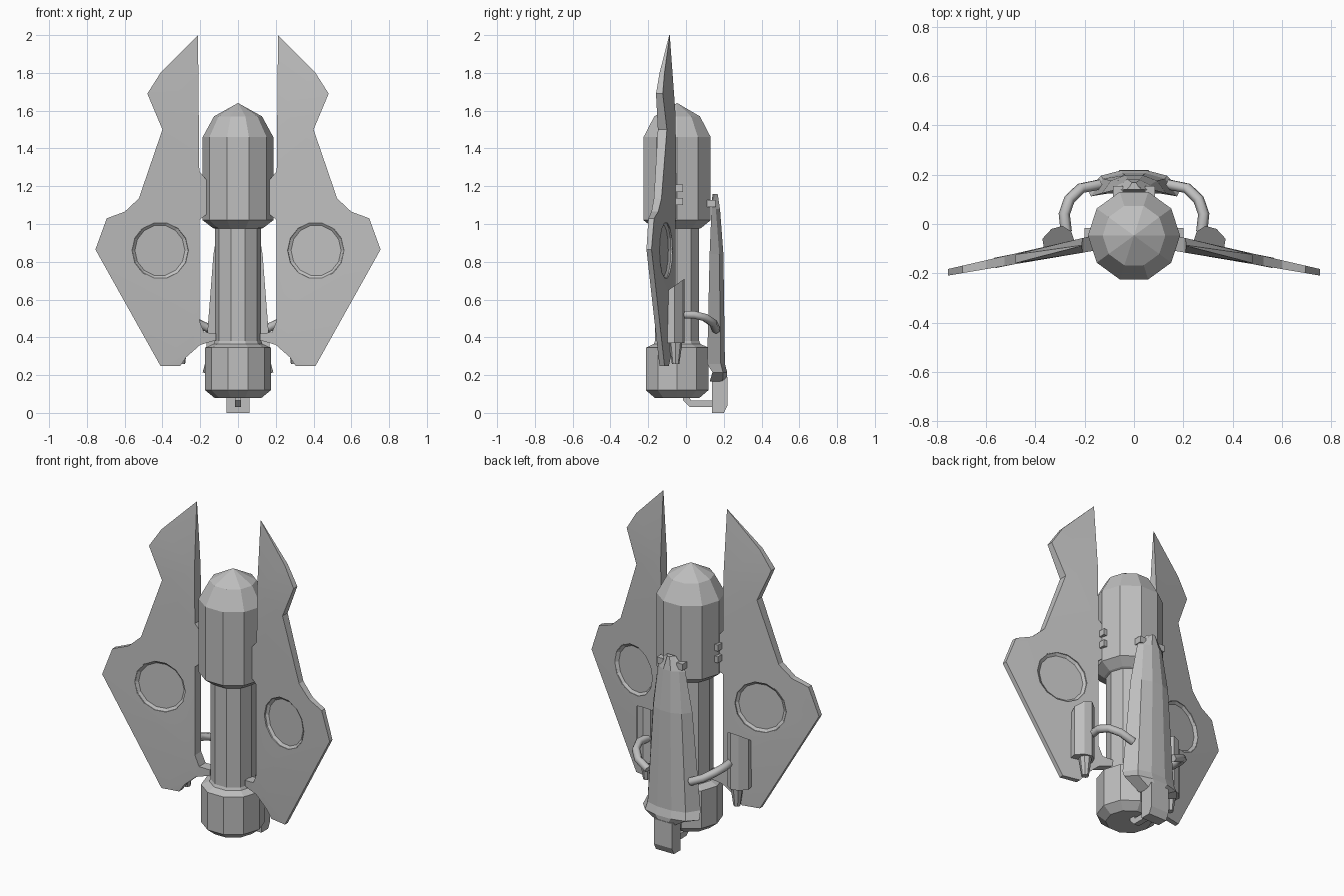
import bpy, bmesh, math
from mathutils import Matrix, Vector

if "Cube" in bpy.data.objects:
    bpy.data.objects.remove(bpy.data.objects["Cube"], do_unlink=True)

GREY = (0.52, 0.52, 0.52, 1)
metal = bpy.data.materials.new("plain grey")
metal.use_nodes = True
metal.diffuse_color = GREY
metal.node_tree.nodes["Principled BSDF"].inputs["Base Color"].default_value = GREY


def loft(name, rings, matrix=None):
    """Join equal-length rings of points and cap both ends."""
    bm = bmesh.new()
    rows = [[bm.verts.new(p) for p in ring] for ring in rings]
    n = len(rows[0])
    for a, b in zip(rows, rows[1:]):
        for i in range(n):
            j = (i + 1) % n
            bm.faces.new((a[i], a[j], b[j], b[i]))
    bm.faces.new(rows[0])
    bm.faces.new(rows[-1])
    bmesh.ops.remove_doubles(bm, verts=bm.verts, dist=0.0001)
    bmesh.ops.recalc_face_normals(bm, faces=bm.faces)
    bmesh.ops.triangulate(bm, faces=[f for f in bm.faces if len(f.verts) > 4])
    if matrix:
        bm.transform(matrix)
    mesh = bpy.data.meshes.new(name)
    bm.to_mesh(mesh)
    bm.free()
    mesh.materials.append(metal)
    obj = bpy.data.objects.new(name, mesh)
    bpy.context.collection.objects.link(obj)
    return obj


def lathe(name, profile, sides, matrix):
    """Turn (radius, height) pairs about z."""
    turn = [2 * math.pi * i / sides for i in range(sides)]
    return loft(name, [[(r * math.cos(a), r * math.sin(a), z) for a in turn]
                       for r, z in profile], matrix)


def box(name, x, y, z):
    return loft(name, [[(x[0], y[0], h), (x[1], y[0], h), (x[1], y[1], h), (x[0], y[1], h)]
                       for h in z])


def mirror(obj):
    obj.modifiers.new("Mirror", "MIRROR").use_mirror_merge = False


def activate(obj):
    bpy.ops.object.select_all(action="DESELECT")
    obj.select_set(True)
    bpy.context.view_layer.objects.active = obj


# Central body: base, shaft and domed head
lathe("body", [(.125, .08), (.174, .12), (.174, .345), (.13, .365), (.123, .38), (.123, .975),
               (.135, .98), (.187, 1.02), (.187, 1.46), (.127, 1.57), (.001, 1.64)],
      10, Matrix.Translation((0, -.047, 0)))

# Swept wings, thick at the root and thin at the rim
SLOPE = -.2


def wing_y(x):
    return -.085 + SLOPE * (x - .2)


def wing_half(x, z):
    taper = min(1, (2.02 - z) / .4, (z - .05) / .35)
    return (.03 - .03 * (x - .2)) * taper


outline = [(.212, 2), (.41, 1.8), (.48, 1.69), (.40, 1.5), (.525, 1.135), (.6, 1.065),
           (.695, 1.03), (.755, .865), (.41, .248), (.306, .248), (.274, .295), (.2, .36),
           (.116, .385), (.116, .42), (.18, .427), (.205, .49), (.205, 1.02), (.168, 1.05),
           (.168, 1.235), (.205, 1.28), (.208, 1.6)]
wing = loft("wings", [[(x, wing_y(x) + s * wing_half(x, z), z) for x, z in outline]
                      for s in (-1, 1)])

# Round opening in each wing with a dished panel
place = (Matrix.Translation((.415, wing_y(.415), .86))
         @ Matrix.Rotation(math.atan(SLOPE), 4, "Z") @ Matrix.Rotation(math.pi / 2, 4, "X"))
cutter = lathe("opening_cutter", [(.15, -.2), (.15, .2)], 14, place)
cutter.hide_render = True
cut = wing.modifiers.new("Opening", "BOOLEAN")
cut.operation = "DIFFERENCE"
cut.solver = "EXACT"
cut.object = cutter
activate(wing)
bpy.ops.object.modifier_apply(modifier=cut.name)
bpy.data.objects.remove(cutter, do_unlink=True)
activate(wing)
bpy.ops.object.shade_smooth_by_angle(angle=math.radians(20))
mirror(wing)
mirror(lathe("wing_panels", [(.001, .008), (.135, .008), (.153, .021), (.153, -.021),
                             (.135, -.008), (.001, -.008)], 14, place))

# Pods behind the wings: slanted tops and tapered nozzles
section = [(.24, -.075), (.255, -.03), (.29, -.008), (.335, -.02), (.372, -.06),
           (.365, -.1), (.25, -.09)]
mirror(loft("pods", [[(x, y, .37) for x, y in section],
                     [(x, y, .71 + .7 * (y + .008)) for x, y in section]]))
mirror(lathe("nozzles", [(.02, .26), (.036, .375)], 8, Matrix.Translation((.3, -.055, 0))))

# Back plate: a tapering shell with flared lower corners
rings = []
for z, w, edge, back in [(1.158, .03, .14, .168), (1.08, .09, .135, .18), (.84, .13, .125, .198),
                         (.26, .175, .112, .206), (.215, .187, .14, .218),
                         (.165, .07, .125, .216)]:
    half = [(w, edge), (.72 * w, back - .022), (.27 * w, back)]
    inner = [(.6 * w, edge + .012)]
    rings.append([(x, y, z) for x, y in half]
                 + [(-x, y, z) for x, y in reversed(half)]
                 + [(-x, y, z) for x, y in inner] + [(x, y, z) for x, y in inner])
loft("back_plate", rings)

# Tail block below the plate, with a thin arm reaching under the body
side = [(.137, 0), (.2, 0), (.22, .04), (.22, .19), (.137, .19)]
loft("tail_block", [[(x, y, z) for y, z in side] for x in (-.06, .06)])
arm = [(.15, .03), (.02, .03), (-.015, .065), (-.015, .1), (.015, .1), (.025, .065), (.15, .065)]
loft("tail_arm", [[(x, y, z) for y, z in arm] for x in (-.017, .017)])

# Hoses from the pods to the back plate
curve = bpy.data.curves.new("hoses", "CURVE")
curve.dimensions = "3D"
curve.bevel_depth = .023
curve.bevel_resolution = 1
curve.use_fill_caps = True
path = [(.275, -.03, .52), (.283, .04, .52), (.262, .1, .505), (.215, .145, .475), (.14, .16, .44)]
line = curve.splines.new("POLY")
line.points.add(len(path) - 1)
for point, co in zip(line.points, path):
    point.co = (*co, 1)
curve.materials.append(metal)
hoses = bpy.data.objects.new("hoses", curve)
bpy.context.collection.objects.link(hoses)
mirror(hoses)

# Small studs on the head and pegs holding the top of the plate
for label, z in (("upper", 1.17), ("lower", 1.1)):
    mirror(box(label + "_head_studs", (.15, .2), (-.055, -.017), (z, z + .038)))
mirror(box("plate_pegs", (.045, .085), (.105, .155), (1.09, 1.128)))
